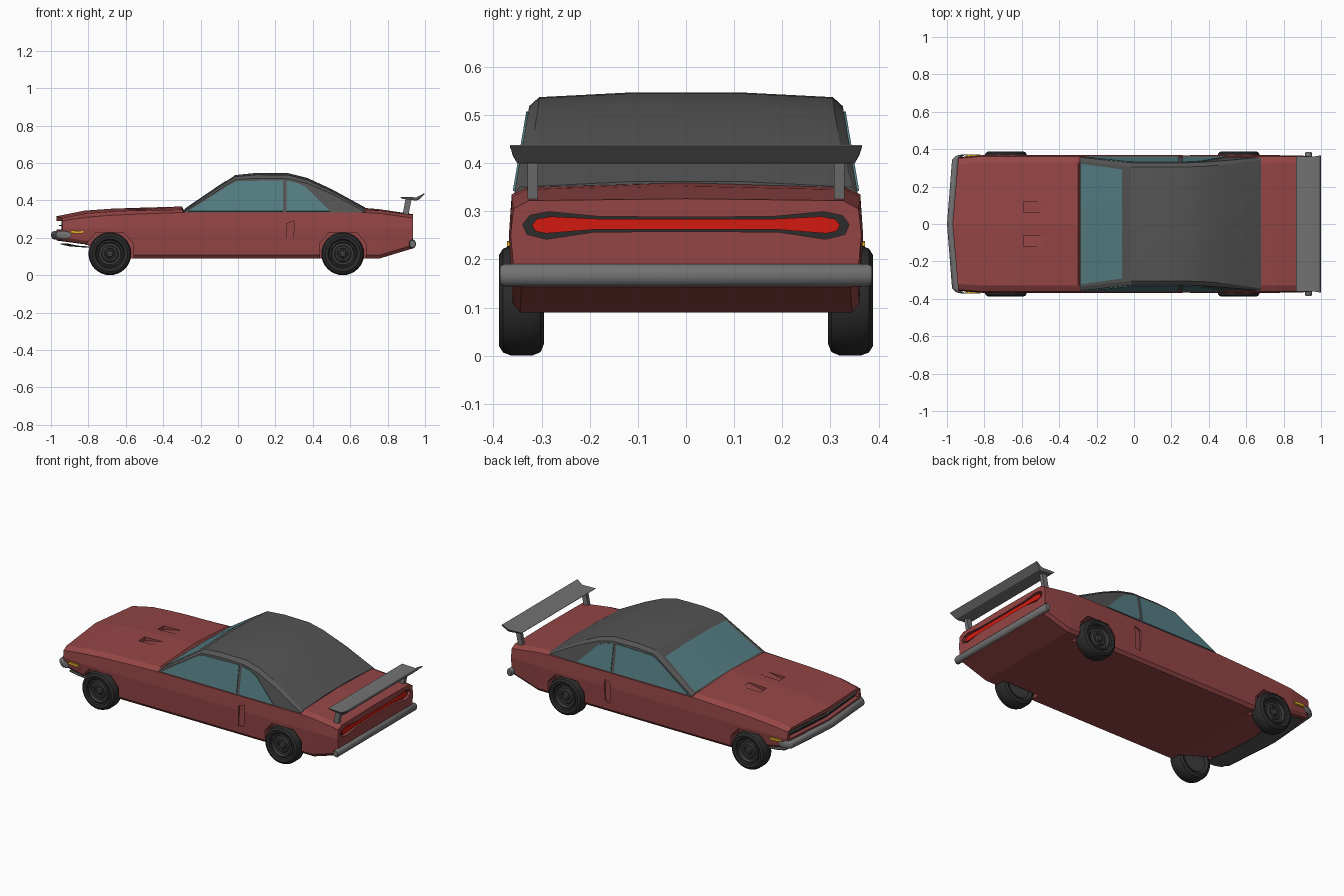
import bpy, bmesh, math

if "Cube" in bpy.data.objects:
    bpy.data.objects.remove(bpy.data.objects["Cube"])

def mat(name, r, g, b):
    m = bpy.data.materials.new(name)
    m.diffuse_color = (r, g, b, 1)
    m.use_nodes = True
    m.node_tree.nodes["Principled BSDF"].inputs["Base Color"].default_value = m.diffuse_color
    return m

RED = mat("red paint", .30, .06, .06)
VINYL = mat("dark vinyl", .09, .09, .09)
GLASS = mat("tinted glass", .09, .21, .23)
RUBBER = mat("rubber", .025, .025, .025)
RIM = mat("dark rim", .045, .045, .045)
CHROME = mat("grey metal", .17, .17, .17)
LAMP = mat("red lamp", .65, .01, .005)
AMBER = mat("amber lamp", .8, .45, .02)

def make(name, verts, faces, material=None, smooth=None):
    me = bpy.data.meshes.new(name)
    bm = bmesh.new()
    vs = [bm.verts.new(v) for v in verts]
    for f in faces:
        bm.faces.new([vs[i] for i in f])
    bmesh.ops.recalc_face_normals(bm, faces=bm.faces)
    bm.to_mesh(me)
    bm.free()
    ob = bpy.data.objects.new(name, me)
    bpy.context.collection.objects.link(ob)
    if material:
        me.materials.append(material)
    if smooth:
        bpy.ops.object.select_all(action='DESELECT')
        ob.select_set(True)
        bpy.context.view_layer.objects.active = ob
        bpy.ops.object.shade_smooth_by_angle(angle=math.radians(smooth))
    return ob

def loft(name, rings, material, smooth=None, split=0):
    """Skin closed rings; split = size of half ring, to cap in two halves."""
    n = len(rings[0])
    verts = [p for r in rings for p in r]
    faces = [(i*n+j, i*n+(j+1) % n, (i+1)*n+(j+1) % n, (i+1)*n+j)
             for i in range(len(rings)-1) for j in range(n)]
    for base in (0, (len(rings)-1)*n):
        if split:
            faces.append([base+j for j in range(split)])
            faces.append([base+j % n for j in range(split-1, n+1)])
        else:
            faces.append([base+j for j in range(n)])
    return make(name, verts, faces, material, smooth)

def prism(name, pts, axis, a, b, material=None):
    put = {'x': lambda u, v, t: (t, u, v), 'y': lambda u, v, t: (u, t, v),
           'z': lambda u, v, t: (u, v, t)}[axis]
    return loft(name, [[put(u, v, t) for u, v in pts] for t in (a, b)], material)

def mirrored(half):
    return half + [(x, -y, z) for x, y, z in half[-2:0:-1]]

def cut(target, cutter):
    m = target.modifiers.new("cut", 'BOOLEAN')
    m.operation, m.solver, m.object = 'DIFFERENCE', 'EXACT', cutter
    bpy.context.view_layer.objects.active = target
    bpy.ops.object.modifier_apply(modifier=m.name)
    bpy.data.objects.remove(cutter)

def panel(name, pts, material):
    ob = make(name, pts, [range(len(pts))], material)
    s = ob.modifiers.new("thickness", 'SOLIDIFY')
    s.thickness, s.offset = .004, 0
    return ob

# Body: x, nose sweep, width scale, sill z, shoulder z, edge z, centre z
stations = [(-.97, .03, .97, .185, .29, .305, .315), (-.82, .01, 1, .165, .31, .33, .345),
            (-.68, 0, 1, .125, .32, .34, .355), (-.57, 0, 1, .09, .325, .345, .359),
            (-.30, 0, 1, .09, .335, .35, .367), (-.285, 0, 1, .09, .335, .336, .337),
            (.60, 0, 1, .09, .335, .336, .337), (.67, 0, 1, .09, .335, .35, .36),
            (.76, 0, 1, .09, .33, .345, .352), (.935, 0, .99, .143, .305, .322, .326)]
rings = []
for x, k, w, zb, zs, ze, zt in stations:
    half = [(0, zb), (.345, zb), (.36, zb+.018), (.368, .25), (.362, zs), (.33, ze), (0, zt)]
    rings.append(mirrored([(x + k*y/.36, y*w, z) for y, z in half]))
body = loft("body", rings, RED, split=7)

# Wheel arches, door vents and hood scoops cut into the body
for s in (-1, 1):
    for cx in (-.685, .56):
        arch = [(-.122, .0), (-.122, .17), (-.075, .228), (.075, .228), (.125, .17), (.125, .0)]
        cut(body, prism("arch_cutter", [(cx+u, v) for u, v in arch], 'y', s*.285, s*.45))
    cut(body, prism("vent_cutter", [(.257, .15), (.295, .155), (.30, .29), (.26, .275)],
                    'y', s*.357, s*.42))
    cut(body, prism("scoop_cutter", [(-.59, .42), (-.59, .332), (-.47, .357), (-.47, .42)],
                    'y', s*.062, s*.12))

# Front grille recess with a backing and a bar
cut(body, prism("grille_cutter", [(-1.05, -.335), (-1.05, .335), (-.915, .335), (-.94, 0),
                                  (-.915, -.335)], 'z', .243, .29))

def vee(name, x, d, w, z0, z1, material):
    prism(name, [(x, 0), (x+.027, w), (x+d+.027, w), (x+d, 0), (x+d+.027, -w), (x+.027, -w)],
          'z', z0, z1, material)
vee("grille", -.944, .01, .334, .244, .289, RUBBER)
vee("grille_bar", -.956, .014, .334, .263, .269, VINYL)

# Tail light recess with a dark surround and a red lens
outer = [(0, .288), (.18, .289), (.285, .299), (.325, .291), (.339, .272), (.33, .252),
         (.29, .242), (.19, .257), (0, .258)]
inner = [(0, .284), (.18, .284), (.28, .289), (.31, .284), (.32, .271), (.312, .258),
         (.29, .254), (.19, .262), (0, .262)]
def both(pts):
    return pts + [(-u, v) for u, v in pts[-2:0:-1]]
cut(body, prism("tail_cutter", both(outer), 'x', .912, 1.0))
prism("tail_light_surround", both(outer), 'x', .908, .916, RUBBER)
prism("tail_light", both(inner), 'x', .91, .929, LAMP)

# Cabin with vinyl roof: x, eave z, roof edge y, roof edge z, centre z
def side_y(z):
    return .357 - (z - .335)*.17
roof = [(-.29, .337, .335, .343, .348), (-.015, .51, .305, .527, .535),
        (.1, .518, .305, .537, .547), (.27, .515, .305, .535, .545),
        (.37, .49, .308, .51, .52), (.5, .435, .318, .45, .46), (.68, .338, .345, .35, .362)]
loft("cabin", [mirrored([(x, 0, .33), (x, .357, .33), (x, side_y(ze), ze), (x, ye, zr),
                         (x, .11, zt), (x, 0, zt)]) for x, ze, ye, zr, zt in roof],
     VINYL, smooth=22, split=6)

# Side windows and windshield
front_win = [(-.265, .342), (-.05, .481), (-.005, .502), (.24, .507), (.24, .342)]
rear_win = [(.26, .342), (.26, .505), (.31, .495), (.36, .473), (.49, .342)]
for s, side in ((-1, "right"), (1, "left")):
    for nm, pts in (("front", front_win), ("rear", rear_win)):
        panel(f"{side}_{nm}_window", [(x, s*(side_y(z)+.002), z) for x, z in pts], GLASS)
glass = []
for x, w in ((-.284, .322), (-.065, .292)):
    t = (x + .29)/.275
    zc, zr = .348 + .187*t, .343 + .184*t
    glass.append([(x, y, (zr if abs(y) > .2 else zc) + .004) for y in (-w, -.11, .11, w)])
make("windshield", glass[0] + glass[1], [(i, i+1, i+5, i+4) for i in range(3)], GLASS)

# Wheels, lathed around the y axis
tyre = [(.07, .31), (.09, .295), (.107, .302), (.1145, .32), (.1145, .362), (.108, .38),
        (.095, .388), (.078, .384), (.07, .37)]
rim = [(.0, .305), (.071, .305), (.071, .378), (.064, .381), (.058, .364), (.046, .364),
       (.04, .372), (.03, .372), (.027, .364), (.02, .366), (.016, .376), (.0, .378)]
def lathe(name, prof, cx, s, material, closed, n=32):
    m = len(prof)
    verts = [(cx + r*math.cos(a), s*y, .1145 + r*math.sin(a))
             for a in (2*math.pi*i/n for i in range(n)) for r, y in prof]
    faces = [(i*m+j, i*m+(j+1) % m, (i+1) % n*m+(j+1) % m, (i+1) % n*m+j)
             for i in range(n) for j in range(m if closed else m-1)]
    ob = make(name, verts, faces, material)
    bm = bmesh.new()
    bm.from_mesh(ob.data)
    bmesh.ops.remove_doubles(bm, verts=bm.verts, dist=1e-5)
    bmesh.ops.recalc_face_normals(bm, faces=bm.faces)
    bm.to_mesh(ob.data)
    bm.free()
    bpy.ops.object.select_all(action='DESELECT')
    ob.select_set(True)
    bpy.context.view_layer.objects.active = ob
    bpy.ops.object.shade_smooth_by_angle(angle=math.radians(35))
for cx, end in ((-.685, "front"), (.56, "rear")):
    for s, side in ((-1, "right"), (1, "left")):
        lathe(f"{end}_{side}_tyre", tyre, cx, s, RUBBER, True)
        lathe(f"{end}_{side}_rim", rim, cx, s, RIM, False)

# Bumpers: rounded section swept across the car
def bumper(name, path, rx, rz, zc):
    loft(name, [[(x + rx*f*math.cos(a), y, zc + rz*f*math.sin(a))
                 for a in (math.pi*(i+.5)/6 for i in range(12))] for y, x, f in path],
         CHROME, smooth=40)
bumper("front_bumper", [(-.372, -.905, .7), (-.366, -.93, .95), (-.345, -.953, 1), (0, -.98, 1),
                        (.345, -.953, 1), (.366, -.93, .95), (.372, -.905, .7)], .0205, .023, .214)
bumper("rear_bumper", [(-.386, .933, .8), (-.378, .933, 1), (.378, .933, 1), (.386, .933, .8)],
       .019, .024, .167)

# Chin lip under the nose
lip = [[(x0 + .04*(y/.34)**2, y, z) for y in (-.34, -.2, 0, .2, .34)]
       for x0, z in ((-.95, .165), (-.9, .154), (-.82, .148))]
chin = make("chin_lip", sum(lip, []),
            [(r*5+i, r*5+i+1, r*5+i+6, r*5+i+5) for r in range(2) for i in range(4)], VINYL)
chin.modifiers.new("thickness", 'SOLIDIFY').thickness = .004

# Rear wing and struts
wing = [(.865, .419, .36), (.955, .416, .36), (.995, .438, .366), (1.0, .434, .366),
        (.965, .402, .352), (.95, .399, .35), (.875, .409, .352)]
loft("rear_wing", [[(x, s*y, z) for x, z, y in wing] for s in (-1, 1)], CHROME)
for s, side in ((-1, "right"), (1, "left")):
    prism(f"{side}_wing_strut", [(.88, .325), (.912, .325), (.928, .405), (.896, .408)],
          'y', s*.307, s*.329, CHROME)
    prism(f"{side}_side_marker", [(-.90, .225), (-.89, .238), (-.83, .236), (-.822, .228),
                                  (-.84, .222)], 'y', s*.35, s*.372, AMBER)
